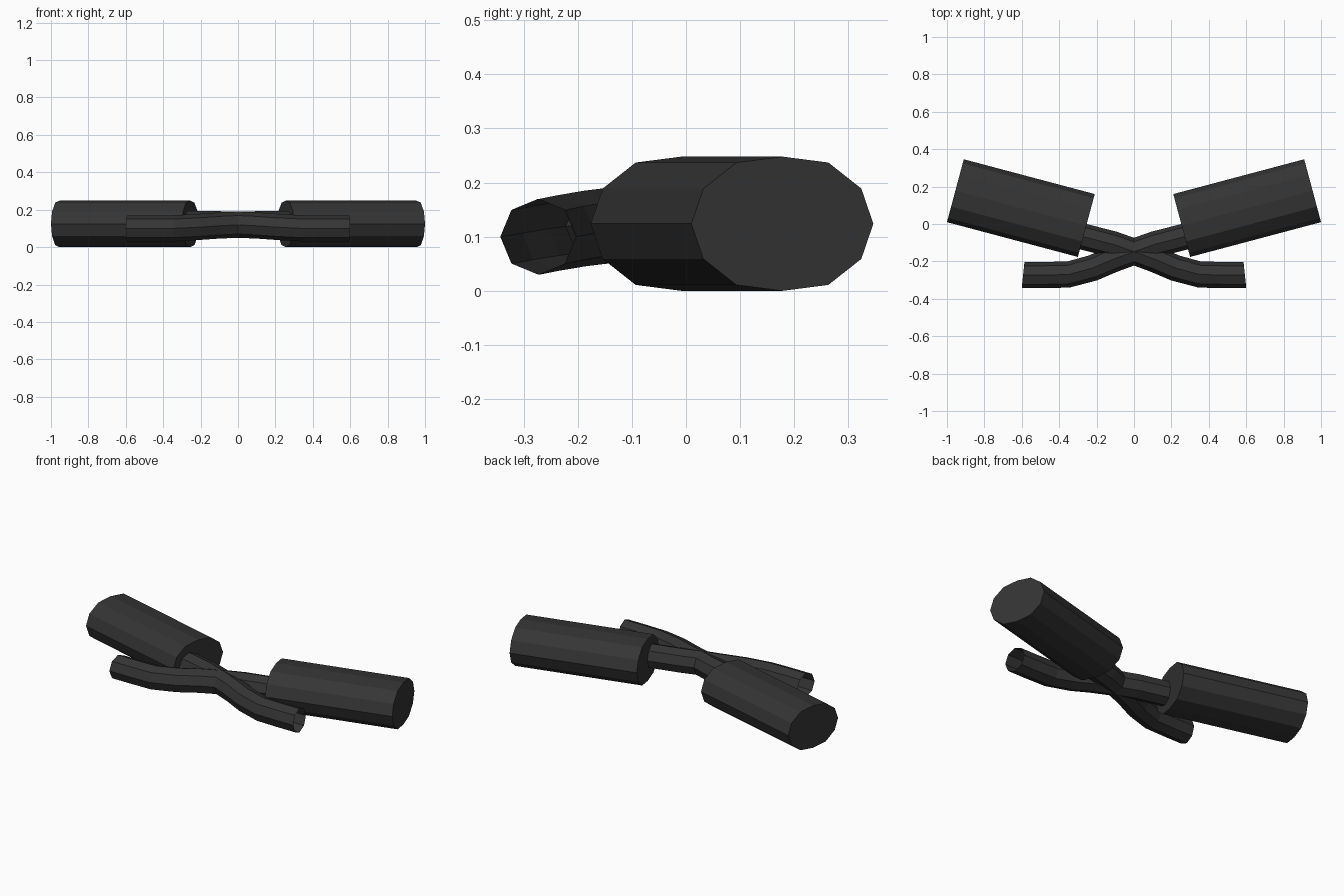
import bpy, bmesh
from math import sin, cos, tan, pi, radians
from mathutils import Vector

if "Cube" in bpy.data.objects:
    bpy.data.objects.remove(bpy.data.objects["Cube"])

metal = bpy.data.materials.new("dark_metal")
metal.diffuse_color = (0.035, 0.035, 0.035, 1)
metal.use_nodes = True
metal.node_tree.nodes["Principled BSDF"].inputs["Base Color"].default_value = metal.diffuse_color


def sweep(name, stations, profile, capped):
    """Loft a profile (across, up) through stations (x, y, z, yaw, width scale)."""
    bm = bmesh.new()
    rings = []
    for x, y, z, yaw, wide in stations:
        side = Vector((-sin(yaw), cos(yaw), 0)) * wide
        rings.append([bm.verts.new(Vector((x, y, z + v)) + side * u) for u, v in profile])
    n = len(profile)
    for a, b in zip(rings, rings[1:]):
        for i in range(n):
            j = (i + 1) % n
            bm.faces.new((a[i], a[j], b[j], b[i]))
    if capped:
        bm.faces.new(rings[0])
        bm.faces.new(rings[-1])
    bmesh.ops.recalc_face_normals(bm, faces=bm.faces)
    mesh = bpy.data.meshes.new(name)
    bm.to_mesh(mesh)
    bm.free()
    mesh.materials.append(metal)
    ob = bpy.data.objects.new(name, mesh)
    bpy.context.collection.objects.link(ob)
    mirror = ob.modifiers.new("mirror", 'MIRROR')
    mirror.use_mirror_merge = False
    return ob


# Oval muffler cans, slightly squarer than a true ellipse
quarter = [(0.174, 0), (0.151, 0.065), (0.088, 0.113), (0, 0.124)]
half = quarter + [(-u, v) for u, v in quarter[-2::-1]]
oval = half + [(u, -v) for u, v in half[-2:0:-1]]
yaw = radians(15)
sweep("muffler", [(0.255, -0.008, 0.124, yaw, 1), (0.955, 0.178, 0.124, yaw, 1)], oval, True)

# Crossing pipes: open tip on one side, running into the muffler on the other
ring = [(0.07 * cos(i * pi / 4), 0.07 * sin(i * pi / 4)) for i in range(8)]
path = [(-0.593, -0.273, 0.10, -6), (-0.48, -0.273, 0.10, 0), (-0.35, -0.270, 0.10, 5),
        (-0.22, -0.235, 0.107, 18), (-0.11, -0.188, 0.115, 22), (0, -0.148, 0.12, 20),
        (0.11, -0.109, 0.122, 17), (0.29, -0.063, 0.122, 15)]
sweep("exhaust_pipe", [(x, y, z, radians(a), 1) for x, y, z, a in path], ring, False)
